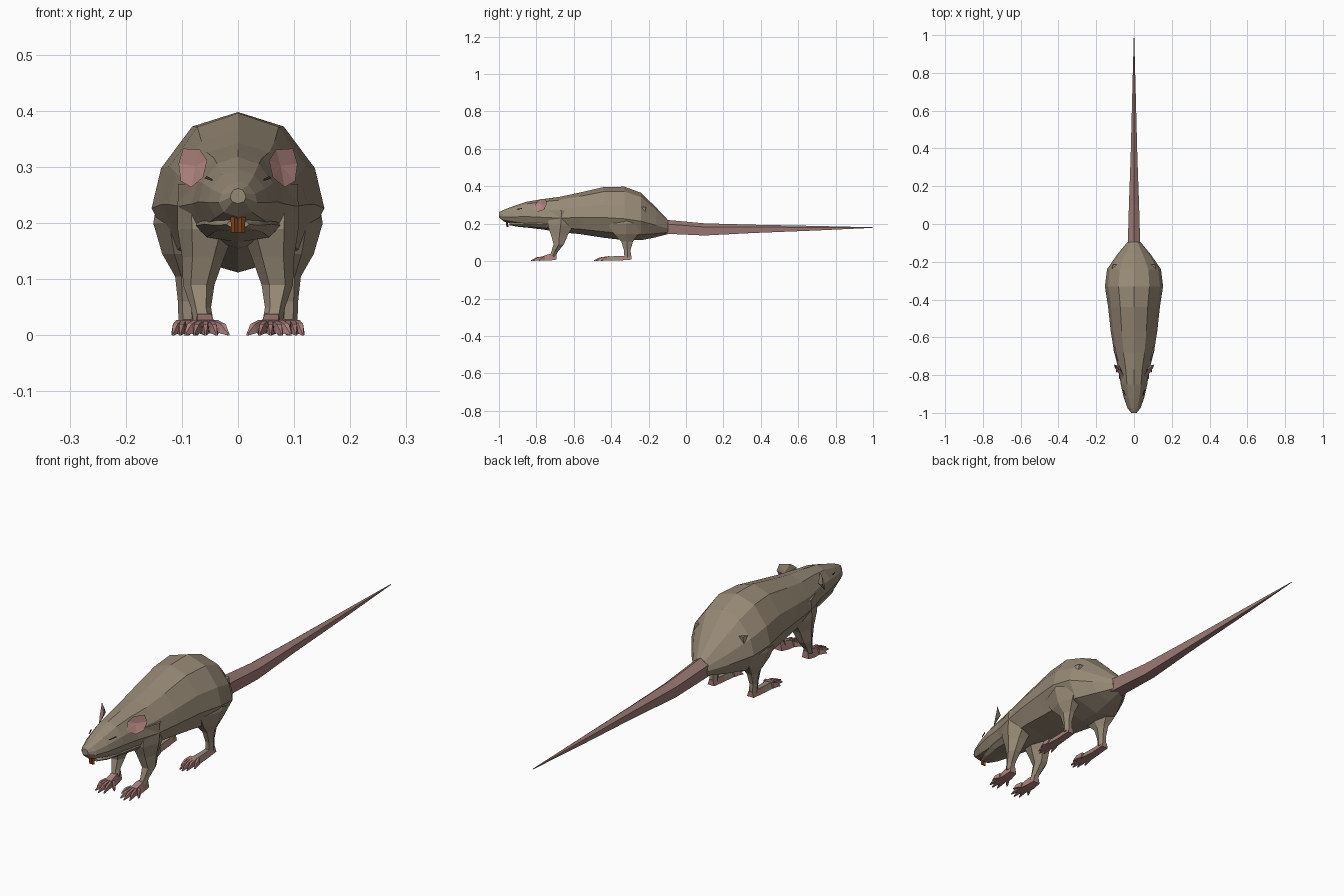
import bpy, bmesh, math
from mathutils import Vector


def material(name, rgb):
    m = bpy.data.materials.new(name)
    m.diffuse_color = (*rgb, 1)
    return m


FUR = material("grey brown fur", (0.31, 0.25, 0.18))
SKIN = material("pink tail skin", (0.34, 0.195, 0.18))
PAW = material("pink paw skin", (0.40, 0.215, 0.20))
EAR = material("inner ear pink", (0.46, 0.24, 0.22))
TOOTH = material("orange teeth", (0.28, 0.07, 0.01))
DARK = material("dark eyelid", (0.05, 0.04, 0.035))


def finish(name, bm, mats, mirror=False, rule=None):
    """Turn a bmesh into a flat shaded object, optionally mirrored in x."""
    bmesh.ops.recalc_face_normals(bm, faces=bm.faces)
    bm.normal_update()
    if rule:
        for f in bm.faces:
            f.material_index = rule(f)
    me = bpy.data.meshes.new(name)
    bm.to_mesh(me)
    bm.free()
    for m in mats:
        me.materials.append(m)
    ob = bpy.data.objects.new(name, me)
    bpy.context.collection.objects.link(ob)
    if mirror:
        ob.modifiers.new("mirror", 'MIRROR').use_axis[0] = True
    return ob


def loft(bm, rings):
    """Skin closed rings of equal length and cap both ends."""
    vs = [[bm.verts.new(p) for p in r] for r in rings]
    n = len(vs[0])
    for a, b in zip(vs, vs[1:]):
        for i in range(n):
            j = (i + 1) % n
            bm.faces.new((a[i], a[j], b[j], b[i]))
    bm.faces.new(vs[0])
    bm.faces.new(vs[-1])


# Half cross-section of the body: width share, height share
HALF = [(0, 1), (0.53, 0.91), (0.89, 0.65), (1, 0.40), (0.74, 0.12), (0, 0)]
SECTION = HALF + [(-u, v) for u, v in HALF[-2:0:-1]]


def body_ring(y, w, lo, hi):
    return [(u * w, y, lo + v * (hi - lo)) for u, v in SECTION]


def flat_ring(x, y, z, rx, ry, n=6):
    return [(x + rx * math.cos(math.tau * i / n), y + ry * math.sin(math.tau * i / n), z)
            for i in range(n)]


# Body and head: y, half width, bottom, top
bm = bmesh.new()
loft(bm, [body_ring(*s) for s in [
    (-1.0, 0.014, 0.235, 0.262), (-0.975, 0.034, 0.212, 0.274),
    (-0.92, 0.054, 0.198, 0.295), (-0.85, 0.070, 0.185, 0.318),
    (-0.77, 0.082, 0.170, 0.331), (-0.68, 0.105, 0.155, 0.343),
    (-0.57, 0.123, 0.145, 0.366), (-0.44, 0.137, 0.125, 0.396),
    (-0.33, 0.154, 0.112, 0.398), (-0.24, 0.143, 0.112, 0.365),
    (-0.16, 0.088, 0.128, 0.287), (-0.095, 0.034, 0.145, 0.218)]])
finish("body", bm, [FUR])

# Lower jaw
bm = bmesh.new()
loft(bm, [body_ring(*s) for s in [
    (-0.945, 0.020, 0.192, 0.206), (-0.90, 0.042, 0.184, 0.215),
    (-0.83, 0.060, 0.177, 0.23), (-0.74, 0.075, 0.166, 0.24)]])
finish("lower_jaw", bm, [FUR])

# Front teeth
bm = bmesh.new()
loft(bm, [flat_ring(0.006, -0.958, 0.222, 0.008, 0.007, 4),
          flat_ring(0.006, -0.955, 0.183, 0.006, 0.005, 4)])
finish("front_teeth", bm, [TOOTH], mirror=True)

# Closed eyelids: thin slit plates laid on the side of the head
bm = bmesh.new()
loft(bm, [[(0.046, -0.907, 0.279), (0.049, -0.907, 0.276), (0.045, -0.907, 0.275)],
          [(0.056, -0.878, 0.284), (0.060, -0.878, 0.280), (0.055, -0.878, 0.279)]])
finish("eyelid", bm, [DARK], mirror=True)

# Ears: cupped pink front, fur back
RIM = [(0.055, -0.800, 0.312), (0.068, -0.778, 0.331), (0.098, -0.750, 0.333),
       (0.106, -0.744, 0.306), (0.102, -0.760, 0.275), (0.083, -0.790, 0.264),
       (0.062, -0.815, 0.282)]
bm = bmesh.new()
rim = [bm.verts.new(p) for p in RIM]
pit = bm.verts.new((0.076, -0.772, 0.302))
back = bm.verts.new((0.078, -0.752, 0.298))
front_faces = []
for a, b in zip(rim, rim[1:] + rim[:1]):
    front_faces.append(bm.faces.new((a, b, pit)))
    bm.faces.new((b, a, back))
inner = set(front_faces)
finish("ear", bm, [FUR, EAR], mirror=True, rule=lambda f: int(f in inner))

# Tail: five-sided taper with a ridge on top
TAIL = [(0, 1), (0.9, 0.7), (0.75, 0), (-0.75, 0), (-0.9, 0.7)]
bm = bmesh.new()
loft(bm, [[(u * w, y, lo + v * (hi - lo)) for u, v in TAIL] for y, w, lo, hi in [
    (-0.12, 0.037, 0.147, 0.222), (0.10, 0.030, 0.137, 0.202),
    (0.35, 0.020, 0.150, 0.195), (0.70, 0.010, 0.164, 0.188),
    (1.0, 0.001, 0.178, 0.181)]])
finish("tail", bm, [SKIN])

# Legs: x, y, z, radius x, radius y from the body down to the ankle
LEGS = {
    "front_leg": [(0.062, -0.665, 0.27, 0.045, 0.075), (0.056, -0.670, 0.19, 0.052, 0.080),
                  (0.062, -0.677, 0.14, 0.038, 0.052), (0.070, -0.680, 0.09, 0.028, 0.032),
                  (0.066, -0.703, 0.05, 0.018, 0.020), (0.062, -0.712, 0.026, 0.018, 0.018)],
    "hind_leg": [(0.085, -0.31, 0.29, 0.050, 0.110), (0.094, -0.32, 0.20, 0.057, 0.115),
                 (0.092, -0.32, 0.145, 0.043, 0.075), (0.090, -0.315, 0.105, 0.022, 0.036),
                 (0.091, -0.314, 0.06, 0.016, 0.021), (0.090, -0.312, 0.02, 0.016, 0.020)],
}
for name, rings in LEGS.items():
    bm = bmesh.new()
    loft(bm, [flat_ring(*r) for r in rings])
    finish(name, bm, [FUR], mirror=True)


def box_ring(x, y, w, lo, hi):
    return [(x - w, y, lo), (x + w, y, lo), (x + w * 0.6, y, hi), (x - w * 0.6, y, hi)]


# Paws: a tapering palm and five fanned toes
def paw(name, palm, tips, mats, rule=None):
    bm = bmesh.new()
    loft(bm, [box_ring(*r) for r in palm])
    finish(name + "_palm", bm, mats, mirror=True, rule=rule)
    x0, y0, w0 = palm[-1][:3]
    bm = bmesh.new()
    for i, (dx, y) in enumerate(tips):
        base = Vector((x0 + w0 * 0.75 * (i - 2) / 2, y0 + 0.01, 0))
        tip = Vector((x0 + dx, y, 0))
        mid = base.lerp(tip, 0.6)
        loft(bm, [box_ring(base.x, base.y, 0.008, 0.004, 0.027),
                  box_ring(mid.x, mid.y, 0.007, 0.004, 0.020),
                  box_ring(tip.x, tip.y, 0.002, 0.0, 0.004)])
    finish(name + "_toes", bm, [PAW], mirror=True)


paw("front_paw",
    [(0.062, -0.692, 0.016, 0.008, 0.04), (0.060, -0.73, 0.021, 0.003, 0.038),
     (0.058, -0.765, 0.024, 0.003, 0.027)],
    [(-0.041, -0.785), (-0.020, -0.822), (0.0, -0.83), (0.020, -0.82), (0.036, -0.785)],
    [PAW])
paw("hind_paw",
    [(0.090, -0.292, 0.015, 0.008, 0.03), (0.090, -0.36, 0.017, 0.003, 0.027),
     (0.089, -0.42, 0.022, 0.003, 0.025)],
    [(-0.031, -0.455), (-0.016, -0.485), (0.0, -0.493), (0.014, -0.482), (0.027, -0.45)],
    [FUR, PAW], rule=lambda f: int(f.normal.z < 0.3))
